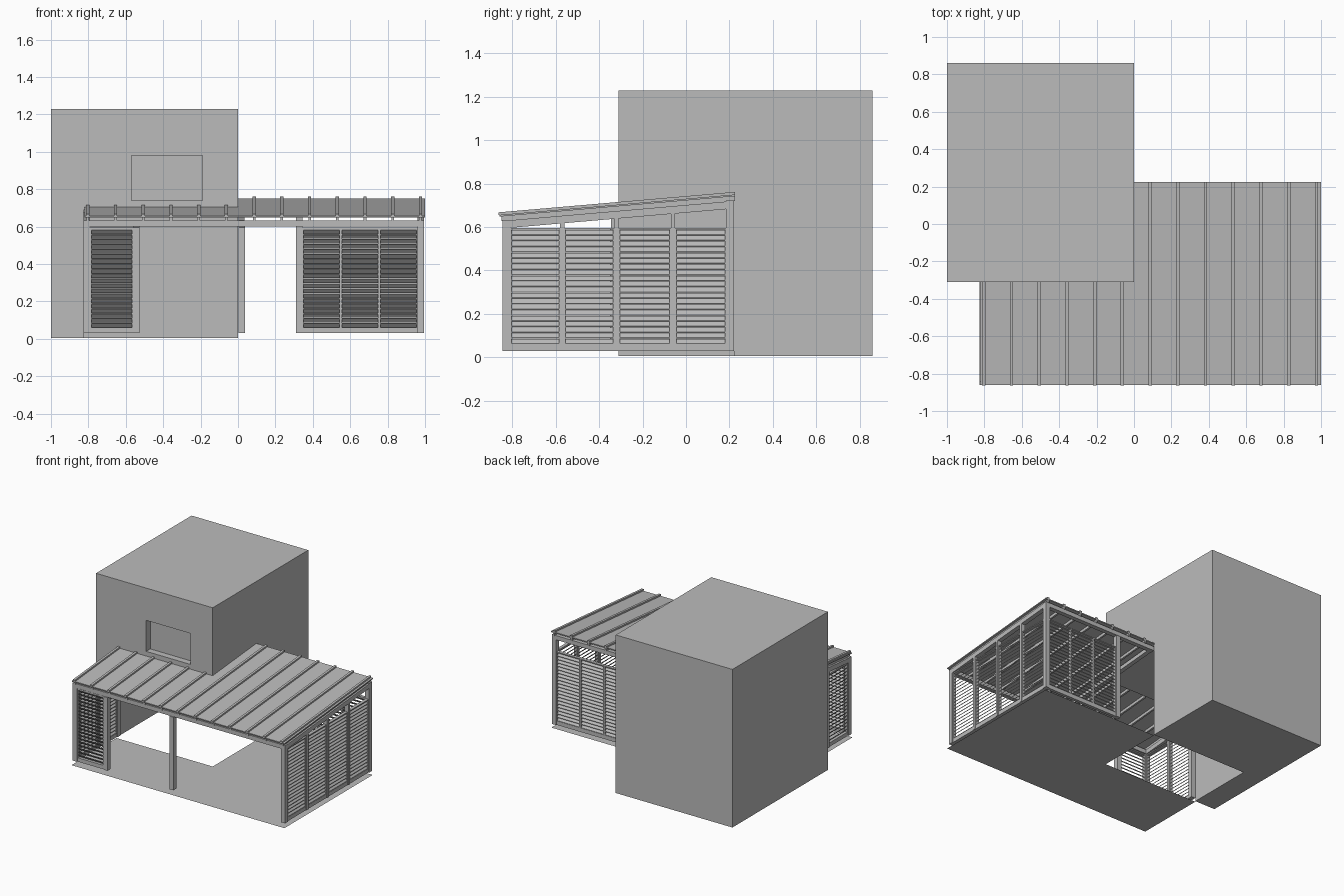
import bpy, bmesh
from mathutils import Vector

cube = bpy.data.objects.get("Cube")
if cube:
    bpy.data.objects.remove(cube)

grey = bpy.data.materials.new("plain_grey")
grey.use_nodes = True
grey.diffuse_color = (0.5, 0.5, 0.5, 1)
grey.node_tree.nodes["Principled BSDF"].inputs["Base Color"].default_value = (0.5, 0.5, 0.5, 1)

FRONT, BACK, WALL = -0.86, 0.22, -0.31   # pavilion front, back, house front wall
LEFT_X, RIGHT_X = -0.825, 0.995
POST = 0.035
SLOPE = 0.0865


def rise(y):
    return SLOPE * (y - FRONT)


def finish(name, bm):
    bmesh.ops.recalc_face_normals(bm, faces=bm.faces)
    mesh = bpy.data.meshes.new(name)
    bm.to_mesh(mesh)
    bm.free()
    mesh.materials.append(grey)
    obj = bpy.data.objects.new(name, mesh)
    bpy.context.collection.objects.link(obj)
    return obj


def add_box(bm, x0, x1, y0, y1, z0, z1, tilt_low=False, tilt_high=False):
    """Box whose bottom and/or top may follow the roof pitch."""
    verts = bmesh.ops.create_cube(bm, size=1)["verts"]
    for v in verts:
        x, y = (x1 if v.co.x > 0 else x0), (y1 if v.co.y > 0 else y0)
        if v.co.z > 0:
            z = z1 + (rise(y) if tilt_high else 0)
        else:
            z = z0 + (rise(y) if tilt_low else 0)
        v.co = Vector((x, y, z))


def boxes(name, items):
    bm = bmesh.new()
    for args in items:
        add_box(bm, *args)
    return finish(name, bm)


# House block with a carved porch corner and a recessed window
house = boxes("house_block", [(-1, 0, WALL, 0.86, 0.005, 1.23)])
cutters = [
    boxes("porch_cutter", [(LEFT_X, 0.1, WALL - 0.1, BACK, -0.1, 0.64, False, True)]),
    boxes("window_cutter", [(-0.57, -0.19, WALL - 0.1, WALL + 0.05, 0.74, 0.98)]),
]
for c in cutters:
    c.hide_render = True
    mod = house.modifiers.new("cut", "BOOLEAN")
    mod.operation, mod.object, mod.solver = "DIFFERENCE", c, "EXACT"
bpy.context.view_layer.update()
graph = bpy.context.evaluated_depsgraph_get()
carved = bpy.data.meshes.new_from_object(house.evaluated_get(graph))
house.modifiers.clear()
house.data = carved
for c in cutters:
    bpy.data.objects.remove(c)

# Flat L-shaped floor
bm = bmesh.new()
outline = [(LEFT_X, FRONT), (1, FRONT), (1, BACK), (0, BACK), (0, WALL), (LEFT_X, WALL)]
bm.faces.new([bm.verts.new((x, y, 0)) for x, y in outline])
finish("floor", bm)

# Posts reach up to the sloping beams
y_front = FRONT + 0.015
y_back = BACK - POST
side_mids = [-0.57, -0.32, -0.06]
full = [(LEFT_X, y_front), (-0.562, y_front), (0.003, y_front), (RIGHT_X - POST, y_front),
        (LEFT_X, WALL - POST), (0.31, y_back), (RIGHT_X - POST, y_back)]
posts = [(x, x + POST, y, y + POST, 0.03, 0.595, False, True) for x, y in full]
posts += [(RIGHT_X - POST, RIGHT_X, y - 0.01, y + 0.01, 0.03, 0.595, False, True) for y in side_mids]
posts += [(LEFT_X, LEFT_X + POST, -0.58, -0.56, 0.03, 0.595, False, True)]
boxes("posts", posts)

# Beams: level at front and back, pitched at the sides
top = 0.6 + rise(y_back)
boxes("roof_beams", [
    (LEFT_X, RIGHT_X, y_front, y_front + POST, 0.6, 0.633),
    (0, RIGHT_X, y_back, BACK, top, top + 0.033),
    (RIGHT_X - POST, RIGHT_X, y_front, BACK, 0.592, 0.627, True, True),
    (0.002, POST, y_front, BACK, 0.6, 0.63, True, True),
    (LEFT_X, LEFT_X + POST, y_front, WALL, 0.592, 0.627, True, True),
])

# Roof sheet, with ribs on top and rafters below
boxes("roof_right", [(0, 1, FRONT, BACK + 0.005, 0.648, 0.656, True, True)])
boxes("roof_left", [(-0.82, 0, FRONT, WALL, 0.648, 0.656, True, True)])
ribs, rafters = [], []
for i in range(13):
    x = -0.803 + 0.1482 * i
    end = BACK + 0.005 if x > 0 else WALL
    ribs.append((x - 0.009, x + 0.009, FRONT - 0.003, end, 0.656, 0.668, True, True))
    rafters.append((x - 0.007, x + 0.007, FRONT + 0.01, end, 0.626, 0.648, True, True))
boxes("roof_ribs", ribs)
boxes("rafters", rafters)


def louvre_panel(name, along_x, start, end, centre):
    """Framed bay of tilted slats; the low edge lies on the positive side."""
    bm = bmesh.new()

    def bar(a, b, z0, z1, half=0.012):
        if along_x:
            add_box(bm, a, b, centre - half, centre + half, z0, z1)
        else:
            add_box(bm, centre - half, centre + half, a, b, z0, z1)

    bar(start, end, 0.03, 0.06)
    bar(start, end, 0.588, 0.596)
    bar(start, start + 0.006, 0.06, 0.588)
    bar(end - 0.006, end, 0.06, 0.588)
    count = 20
    pitch = 0.528 / count
    for i in range(count):
        low = 0.06 + pitch * i
        before = set(bm.verts)
        bar(start + 0.006, end - 0.006, low, low + 0.004, 0.01)
        for v in set(bm.verts) - before:
            offset = (v.co.y if along_x else v.co.x) - centre
            if offset < 0:
                v.co.z += pitch * 0.8
    finish(name, bm)


# Louvred walls: right side, back, front corner and left side
x_side = RIGHT_X - POST / 2
bays = [y_front + POST] + side_mids + [y_back]
for i in range(4):
    louvre_panel(f"side_louvre_{i + 1}", False, bays[i] + (0.01 if i else 0),
                 bays[i + 1] - (0.01 if i < 3 else 0), x_side)
width = (RIGHT_X - POST - 0.345) / 3
for i in range(3):
    a = 0.345 + width * i
    louvre_panel(f"back_louvre_{i + 1}", True, a, a + width, y_back + POST / 2)
louvre_panel("front_louvre", True, LEFT_X + POST, -0.562, y_front + POST / 2)
louvre_panel("left_louvre_1", False, y_front + POST, -0.58, LEFT_X + POST / 2)
louvre_panel("left_louvre_2", False, -0.56, WALL - POST, LEFT_X + POST / 2)
